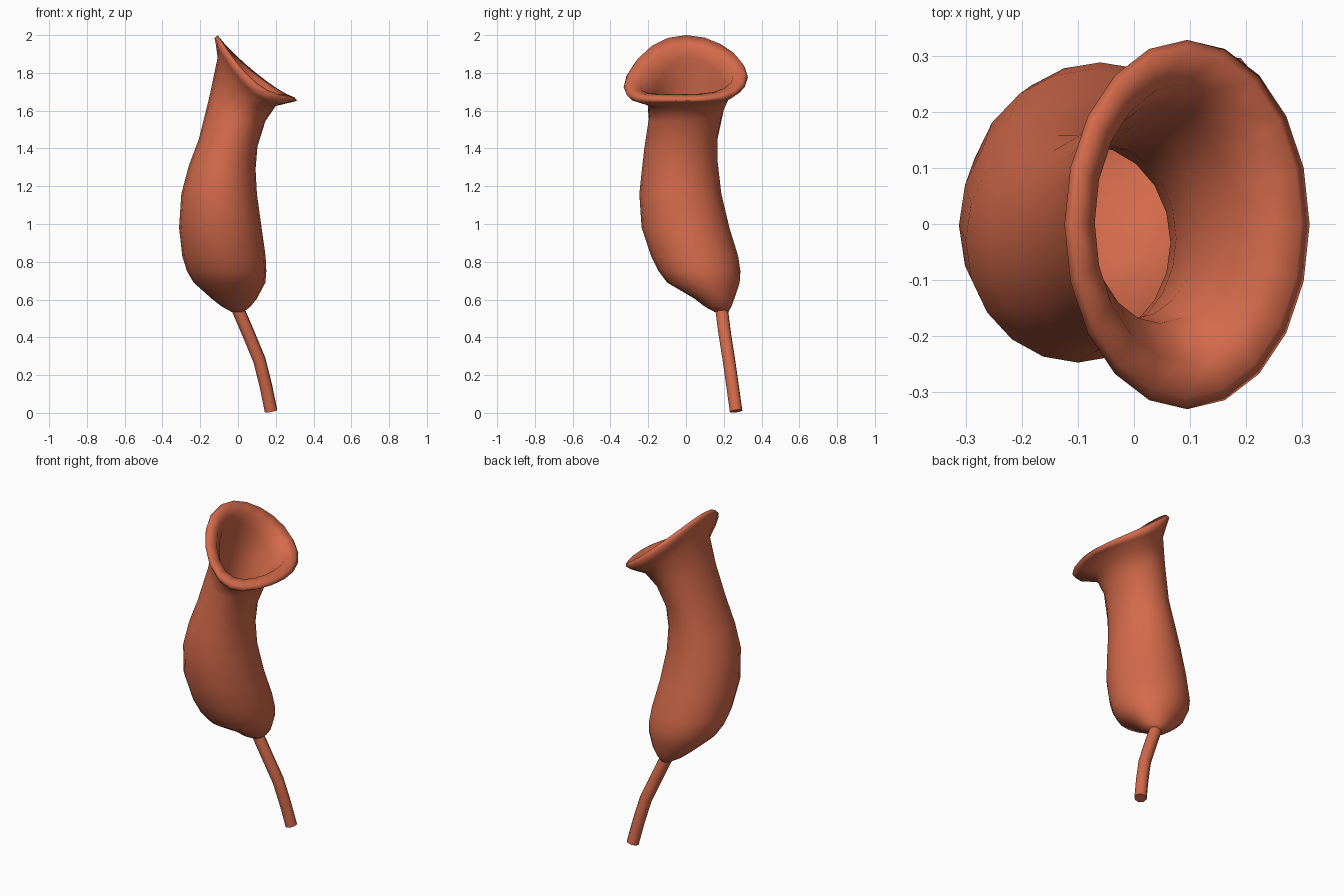
import bpy, bmesh, math

if "Cube" in bpy.data.objects:
    bpy.data.objects.remove(bpy.data.objects["Cube"])

mat = bpy.data.materials.new("terracotta")
mat.diffuse_color = (0.66, 0.145, 0.07, 1)
mat.use_nodes = True
mat.node_tree.nodes["Principled BSDF"].inputs["Base Color"].default_value = mat.diffuse_color

SIDES = 20

# Rings from the bottom up: x min, x max, y min, y max, z at left / middle / right
body = [
    (-0.035, 0.03, 0.15, 0.225, 0.535, 0.535, 0.535),
    (-0.085, 0.065, 0.10, 0.24, 0.562, 0.562, 0.562),
    (-0.14, 0.10, 0.045, 0.256, 0.605, 0.605, 0.605),
    (-0.235, 0.145, -0.10, 0.284, 0.69, 0.69, 0.69),
    (-0.27, 0.15, -0.145, 0.288, 0.75, 0.75, 0.75),
    (-0.295, 0.146, -0.185, 0.276, 0.83, 0.83, 0.83),
    (-0.312, 0.125, -0.235, 0.23, 0.98, 0.98, 0.98),
    (-0.3, 0.10, -0.247, 0.187, 1.16, 1.16, 1.16),
    (-0.26, 0.093, -0.235, 0.168, 1.31, 1.30, 1.29),
    (-0.207, 0.103, -0.22, 0.168, 1.45, 1.43, 1.41),
    (-0.15, 0.145, -0.197, 0.20, 1.68, 1.58, 1.545),
    (-0.108, 0.20, -0.205, 0.24, 1.88, 1.68, 1.625),
]
# Rolled lip: outer underside, outer edge, crest, inner edge
lip = [
    (-0.117, 0.285, -0.30, 0.30, 1.95, 1.715, 1.645),
    (-0.124, 0.313, -0.33, 0.328, 1.985, 1.75, 1.652),
    (-0.108, 0.298, -0.31, 0.312, 2.0, 1.775, 1.672),
    (-0.07, 0.245, -0.245, 0.25, 1.945, 1.762, 1.688),
]


def inset(r, d=0.028):
    x0, x1, y0, y1, a, b, c = r
    return (x0 + d, x1 - d, y0 + d, y1 - d, a, b, c)


# Inner wall follows the outside, a little smaller, down to a floor
inner = [inset(r) for r in reversed(body[2:])]


def ring_points(r):
    x0, x1, y0, y1, zl, zm, zr = r
    pts = []
    for i in range(SIDES):
        t = 2 * math.pi * i / SIDES
        u, v = math.cos(t), math.sin(t)
        z = zm + (zr - zl) / 2 * u + ((zl + zr) / 2 - zm) * u * u
        if zl != zr:
            z += 0.025 * v * (1 - u * u)
        pts.append(((x0 + x1) / 2 + (x1 - x0) / 2 * u,
                    (y0 + y1) / 2 + (y1 - y0) / 2 * v, z))
    return pts


# Pitcher: outer wall, lip and inner wall in one loft
bm = bmesh.new()
rings = [[bm.verts.new(p) for p in ring_points(r)] for r in body + lip + inner]
for a, b in zip(rings, rings[1:]):
    for i in range(SIDES):
        j = (i + 1) % SIDES
        bm.faces.new((a[i], a[j], b[j], b[i]))
bm.faces.new(rings[0][::-1])
bm.faces.new(rings[-1])
bmesh.ops.recalc_face_normals(bm, faces=bm.faces)
for f in bm.faces:
    f.smooth = True
mesh = bpy.data.meshes.new("pitcher")
bm.to_mesh(mesh)
bm.free()
mesh.materials.append(mat)
pitcher = bpy.data.objects.new("pitcher", mesh)
bpy.context.collection.objects.link(pitcher)

# Curved stem
curve = bpy.data.curves.new("stem", 'CURVE')
curve.dimensions = '3D'
curve.bevel_depth = 0.035
curve.bevel_resolution = 2
curve.use_fill_caps = True
path = [(-0.005, 0.187, 0.56), (0.055, 0.205, 0.42), (0.113, 0.227, 0.28),
        (0.148, 0.247, 0.14), (0.175, 0.265, 0.009)]
spline = curve.splines.new('POLY')
spline.points.add(len(path) - 1)
for p, co in zip(spline.points, path):
    p.co = (*co, 1)
curve.materials.append(mat)
stem = bpy.data.objects.new("stem", curve)
bpy.context.collection.objects.link(stem)
bpy.context.view_layer.objects.active = stem
stem.select_set(True)
bpy.ops.object.convert(target='MESH')
bpy.ops.object.shade_smooth_by_angle(angle=math.radians(50))
